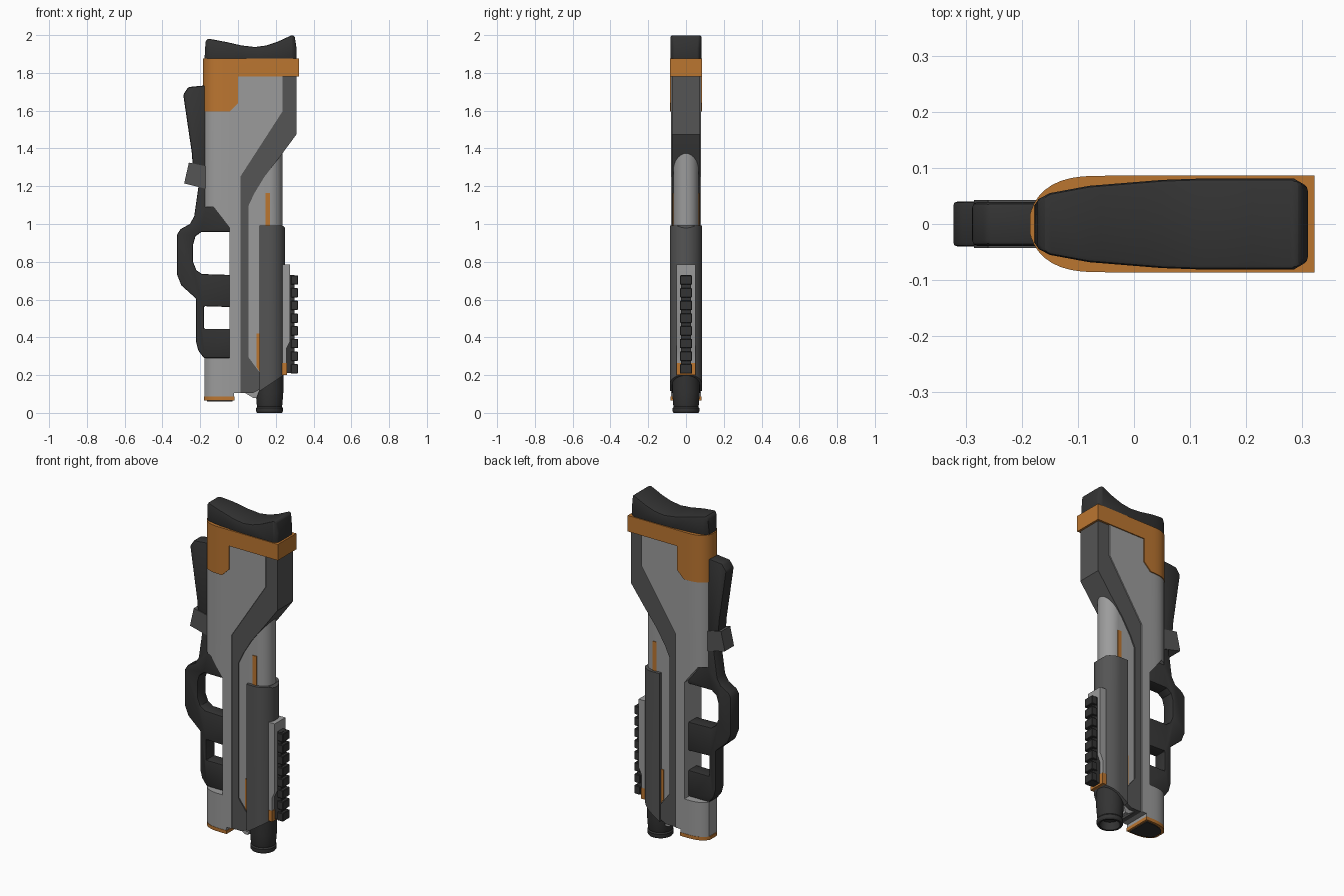
import bpy, bmesh, math
from mathutils import Vector

cube = bpy.data.objects.get("Cube")
if cube:
    bpy.data.objects.remove(cube, do_unlink=True)


def material(name, r, g, b):
    m = bpy.data.materials.new(name)
    m.use_nodes = True
    m.diffuse_color = (r, g, b, 1)
    bsdf = next(n for n in m.node_tree.nodes if n.type == "BSDF_PRINCIPLED")
    bsdf.inputs["Base Color"].default_value = (r, g, b, 1)
    bsdf.inputs["Roughness"].default_value = 0.6
    return m


LIGHT = material("light_grey", 0.33, 0.33, 0.33)
MID = material("mid_grey", 0.09, 0.09, 0.09)
DARK = material("dark_rubber", 0.033, 0.033, 0.033)
ORANGE = material("orange", 0.5, 0.18, 0.03)


def finish(name, bm, mat):
    bmesh.ops.recalc_face_normals(bm, faces=bm.faces)
    me = bpy.data.meshes.new(name)
    bm.to_mesh(me)
    bm.free()
    me.materials.append(mat)
    me.shade_smooth()
    me.set_sharp_from_angle(angle=math.radians(30))
    ob = bpy.data.objects.new(name, me)
    bpy.context.collection.objects.link(ob)
    return ob


def lerp_table(table, x):
    if x <= table[0][0]:
        return table[0][1]
    for (xa, fa), (xb, fb) in zip(table, table[1:]):
        if x <= xb:
            return fa + (fb - fa) * (x - xa) / (xb - xa)
    return table[-1][1]


def prism(name, pts, half, mat, table=None, bevel=0.0, segments=2):
    """Side profile (x, z) given a thickness; the table scales thickness along x."""
    bm = bmesh.new()
    face = bm.faces.new([bm.verts.new((x, -half, z)) for x, z in pts])
    ext = bmesh.ops.extrude_face_region(bm, geom=[face], use_keep_orig=True)
    moved = [v for v in ext["geom"] if isinstance(v, bmesh.types.BMVert)]
    bmesh.ops.translate(bm, verts=moved, vec=(0, 2 * half, 0))
    if table:
        for x, _ in table:
            geom = bm.verts[:] + bm.edges[:] + bm.faces[:]
            bmesh.ops.bisect_plane(bm, geom=geom, dist=1e-5,
                                   plane_co=(x, 0, 0), plane_no=(1, 0, 0))
        for v in bm.verts:
            v.co.y *= lerp_table(table, v.co.x)
    bmesh.ops.recalc_face_normals(bm, faces=bm.faces)
    if bevel:
        edges = [e for e in bm.edges if e.calc_face_angle(0) > math.radians(38)]
        bmesh.ops.bevel(bm, geom=edges, offset=bevel, segments=segments,
                        profile=0.5, affect="EDGES", clamp_overlap=True)
    return finish(name, bm, mat)


def box(name, x0, x1, z0, z1, half, mat, **kw):
    return prism(name, [(x0, z0), (x1, z0), (x1, z1), (x0, z1)], half, mat, **kw)


def lathe(name, profile, cx, mat, steps=32):
    bm = bmesh.new()
    vs = [bm.verts.new((cx + r, 0, z)) for r, z in profile]
    es = [bm.edges.new(p) for p in zip(vs, vs[1:])]
    bmesh.ops.spin(bm, geom=vs + es, cent=(cx, 0, 0), axis=(0, 0, 1),
                   angle=math.tau, steps=steps)
    bmesh.ops.remove_doubles(bm, verts=bm.verts, dist=1e-5)
    return finish(name, bm, mat)


# Thickness tables: rounded spine edge and half-round barrel edge
NOSE = []
for i in range(11):
    t = 0.985 * math.sin(math.pi / 2 * (1 - i / 10))
    NOSE.append((-0.05 - 0.137 * t, math.sqrt(1 - t ** 3)))


def half_round(cx, r, steps=10):
    angles = [math.radians(88) * i / steps for i in range(steps + 1)]
    return [(cx + r * math.sin(a), math.cos(a)) for a in angles]


# Main shell
prism("main_body", [
    (-0.177, 1.79), (0.235, 1.79), (0.235, 1.595), (0.012, 1.25), (0.012, 0.105),
    (-0.02, 0.105), (-0.02, 0.08), (-0.177, 0.08), (-0.177, 0.29), (-0.045, 0.29),
    (-0.045, 0.98), (-0.13, 1.09), (-0.177, 1.09)], 0.08, LIGHT, table=NOSE)

# Darker side frame running from the stock to the foot
prism("side_frame", [
    (0.005, 0.105), (0.08, 0.105), (0.125, 0.13), (0.125, 0.2), (0.055, 0.295),
    (0.055, 1.095), (0.085, 1.16), (0.14, 1.25), (0.225, 1.36), (0.31, 1.475),
    (0.31, 1.79), (0.22, 1.79), (0.22, 1.6), (0.005, 1.265)], 0.074, MID)

# Barrel housing, forearm and muzzle
prism("barrel_housing", [
    (0.02, 0.2), (0.235, 0.2), (0.235, 1.4), (0.2, 1.38), (0.02, 1.12)],
    0.067, LIGHT, table=half_round(0.165, 0.07))
prism("foot_wedge", [(0.03, 0.11), (0.08, 0.08), (0.1, 0.08), (0.12, 0.14), (0.03, 0.14)],
      0.05, LIGHT)
prism("forearm", [(0.115, 0.115), (0.25, 0.205), (0.25, 0.98), (0.235, 0.992), (0.115, 0.992)],
      0.086, MID, table=half_round(0.165, 0.086))
lathe("muzzle", [
    (0, 0.05), (0.05, 0.045), (0.055, 0), (0.066, 0), (0.071, 0.008), (0.071, 0.025),
    (0.065, 0.033), (0.068, 0.045), (0.073, 0.11), (0.073, 0.3)], 0.167, DARK)

# Stock collar and butt pad
prism("stock_collar", [
    (-0.185, 1.875), (0.322, 1.875), (0.322, 1.78), (0, 1.78), (0, 1.64),
    (-0.045, 1.595), (-0.185, 1.595)], 0.086, ORANGE, table=NOSE)
PAD = [(-0.178, 0.4), (-0.17, 0.55), (-0.15, 0.68), (-0.08, 0.84), (0.05, 0.97),
       (0.12, 1), (0.285, 1), (0.31, 0.82)]
prism("butt_pad", [
    (-0.178, 1.86), (0.31, 1.86), (0.31, 1.93), (0.3, 1.995), (0.285, 2.0), (0.21, 1.965),
    (0.15, 1.945), (0.09, 1.937), (0.02, 1.945), (-0.06, 1.963), (-0.16, 1.982),
    (-0.172, 1.965)], 0.081, DARK, table=PAD, bevel=0.016)

# Foot cap under the shell
box("foot_cap", -0.181, -0.018, 0.066, 0.086, 0.082, ORANGE, table=NOSE)
box("foot_pad", -0.165, -0.03, 0.061, 0.075, 0.07, DARK,
    table=[(x + 0.016, f) for x, f in NOSE])

# Grip with trigger guard and lower loop
prism("grip_guard", [
    (-0.16, 1.25), (-0.205, 1.23), (-0.232, 1.04), (-0.255, 1.0), (-0.305, 0.972),
    (-0.322, 0.945), (-0.322, 0.73), (-0.3, 0.675), (-0.222, 0.605), (-0.222, 0.375),
    (-0.21, 0.33), (-0.18, 0.29), (-0.03, 0.29), (-0.03, 0.445), (-0.18, 0.445),
    (-0.18, 0.565), (-0.03, 0.56), (-0.03, 0.73), (-0.19, 0.735), (-0.22, 0.755),
    (-0.238, 0.8), (-0.238, 0.89), (-0.225, 0.935), (-0.195, 0.957), (-0.03, 0.957),
    (-0.03, 0.99), (-0.12, 1.095), (-0.16, 1.1)], 0.04, DARK, bevel=0.007)
prism("upper_lever", [
    (-0.29, 1.685), (-0.263, 1.725), (-0.16, 1.735), (-0.16, 1.25), (-0.235, 1.25),
    (-0.245, 1.38)], 0.039, DARK, bevel=0.01)
prism("lever_clamp", [
    (-0.26, 1.325), (-0.285, 1.215), (-0.165, 1.185), (-0.165, 1.305)], 0.043, MID)

# Accessory rail
prism("rail_mount", [
    (0.2, 0.785), (0.276, 0.785), (0.276, 0.38), (0.257, 0.34), (0.257, 0.24), (0.2, 0.24)],
    0.05, LIGHT)
prism("rail_tip", [(0.2, 0.265), (0.26, 0.265), (0.26, 0.2), (0.2, 0.2)], 0.051, ORANGE)
box("rail_base", 0.25, 0.3, 0.21, 0.73, 0.026, DARK)
teeth = 8
for i in range(teeth):
    z = 0.208 + i * 0.0672
    box(f"rail_tooth_{i + 1}", 0.28, 0.317, z, z + 0.05, 0.032, DARK, bevel=0.003, segments=1)

# Accent strips, raised on both flanks
box("upper_accent", 0.145, 0.17, 0.98, 1.165, 0.071, ORANGE)
prism("lower_accent", [(0.097, 0.42), (0.118, 0.42), (0.118, 0.215), (0.097, 0.245)],
      0.071, ORANGE)
